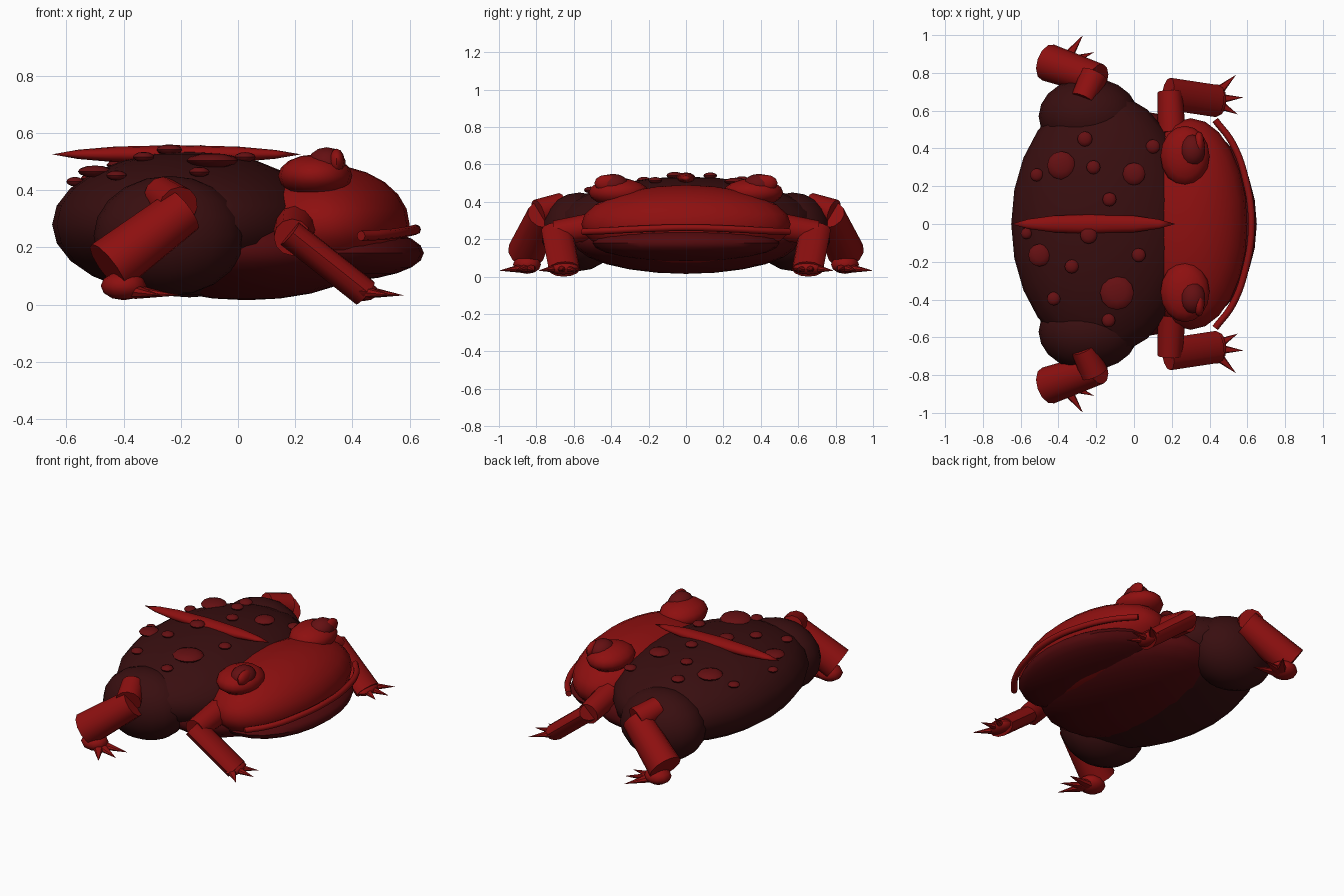
import bpy
import math
from mathutils import Vector

cube = bpy.data.objects.get("Cube")
if cube:
    bpy.data.objects.remove(cube, do_unlink=True)


def make_material(name, rgb):
    mat = bpy.data.materials.new(name)
    mat.use_nodes = True
    mat.diffuse_color = (*rgb, 1)
    mat.node_tree.nodes["Principled BSDF"].inputs["Base Color"].default_value = (*rgb, 1)
    return mat


red = make_material("bright red", (0.27, 0.005, 0.005))
dark = make_material("dark maroon", (0.04, 0.0045, 0.005))
under = make_material("belly red", (0.085, 0.003, 0.004))
wart_red = make_material("wart red", (0.13, 0.005, 0.006))


def finish(name, mat, angle=50):
    obj = bpy.context.object
    obj.name = name
    obj.data.materials.append(mat)
    bpy.ops.object.transform_apply(location=False, rotation=True, scale=True)
    bpy.ops.object.shade_smooth_by_angle(angle=math.radians(angle))
    return obj


def blob(name, mat, centre, radii, segments=20, rotation=(0, 0, 0)):
    bpy.ops.mesh.primitive_uv_sphere_add(segments=segments, ring_count=segments // 2,
                                         location=centre, rotation=rotation)
    bpy.context.object.scale = radii
    return finish(name, mat)


def limb(name, mat, start, end, r1, r2, flatten=1, sides=12):
    """Tapered cylinder between two points."""
    a, b = Vector(start), Vector(end)
    bpy.ops.mesh.primitive_cone_add(vertices=sides, radius1=r1, radius2=r2,
                                    depth=(b - a).length, location=(a + b) / 2)
    obj = bpy.context.object
    obj.scale = (1, flatten, 1)
    obj.rotation_euler = (b - a).to_track_quat('Z', 'Y').to_euler()
    return finish(name, mat, 40)


# Body masses
BODY, BODY_R = (-0.17, 0, 0.28), (0.48, 0.70, 0.255)
blob("body", dark, BODY, BODY_R, 24)
blob("belly", under, (0.03, 0, 0.19), (0.45, 0.60, 0.175), 24)
blob("head", red, (0.30, 0, 0.28), (0.30, 0.56, 0.21), 24)
blob("lower_jaw", under, (0.33, 0, 0.18), (0.32, 0.50, 0.10), 24)

# Mouth line wrapped around the snout
curve = bpy.data.curves.new("mouth_line", 'CURVE')
curve.dimensions = '3D'
curve.bevel_depth = 0.018
curve.bevel_resolution = 2
curve.use_fill_caps = True
half = [(0.43, 0.55, 0.24), (0.52, 0.43, 0.245), (0.59, 0.24, 0.255)]
path = half + [(0.622, 0, 0.262)] + [(x, -y, z) for x, y, z in reversed(half)]
spline = curve.splines.new('BEZIER')
spline.bezier_points.add(len(path) - 1)
for point, co in zip(spline.bezier_points, path):
    point.co = co
    point.handle_left_type = point.handle_right_type = 'AUTO'
spline.resolution_u = 5
mouth = bpy.data.objects.new("mouth_line", curve)
mouth.data.materials.append(red)
bpy.context.collection.objects.link(mouth)

# Back ridge: a pointed spindle turned around the x axis
profile = [(-0.65, 0.0), (-0.56, 0.026), (-0.43, 0.044), (-0.22, 0.052),
           (0.0, 0.044), (0.13, 0.025), (0.22, 0.0)]
sides = 12
verts, faces = [], []
for x, r in profile:
    for i in range(sides):
        t = 2 * math.pi * i / sides
        verts.append((x, r * math.cos(t), 0.525 + 0.62 * r * math.sin(t)))
for ring in range(len(profile) - 1):
    for i in range(sides):
        j = (i + 1) % sides
        a, b = ring * sides, (ring + 1) * sides
        faces.append((a + i, a + j, b + j, b + i))
mesh = bpy.data.meshes.new("back_ridge")
mesh.from_pydata(verts, [], faces)
ridge = bpy.data.objects.new("back_ridge", mesh)
bpy.context.collection.objects.link(ridge)
bpy.ops.object.select_all(action='DESELECT')
ridge.select_set(True)
bpy.context.view_layer.objects.active = ridge
bpy.ops.object.mode_set(mode='EDIT')
bpy.ops.mesh.select_all(action='SELECT')
bpy.ops.mesh.remove_doubles(threshold=0.001)
bpy.ops.mesh.normals_make_consistent(inside=False)
bpy.ops.object.mode_set(mode='OBJECT')
finish("back_ridge", red)

# Warts resting on the back: x, y, radius
warts = [(0.1, 0.41, 0.038), (-0.26, 0.45, 0.04), (-0.385, 0.31, 0.075),
         (-0.215, 0.30, 0.037), (0, 0.265, 0.06), (-0.515, 0.26, 0.035),
         (-0.13, 0.13, 0.037), (-0.57, -0.05, 0.03), (-0.24, -0.06, 0.045),
         (-0.5, -0.165, 0.06), (0.025, -0.165, 0.037), (-0.33, -0.225, 0.037),
         (-0.09, -0.365, 0.09), (-0.425, -0.395, 0.036), (-0.135, -0.51, 0.036)]
for n, (x, y, r) in enumerate(warts, 1):
    rise = 1 - ((x - BODY[0]) / BODY_R[0]) ** 2 - (y / BODY_R[1]) ** 2
    z = BODY[2] + BODY_R[2] * math.sqrt(rise) + 0.01
    blob(f"wart_{n}", wart_red, (x, y, z), (r, r, 0.012 + r * 0.15), 12)

# Paired parts
for side, s in (("left", 1), ("right", -1)):
    def at(x, y, z):
        return (x, s * y, z)

    # Eyes
    blob(f"{side}_eye_bulge", red, at(0.27, 0.36, 0.45), (0.13, 0.16, 0.075), 16)
    blob(f"{side}_eye", wart_red, at(0.31, 0.39, 0.49), (0.07, 0.085, 0.06), 14)
    blob(f"{side}_pupil", red, at(0.345, 0.425, 0.50), (0.028, 0.065, 0.045), 12)

    # Hind leg
    blob(f"{side}_thigh", dark, at(-0.24, 0.57, 0.24), (0.265, 0.205, 0.21))
    limb(f"{side}_knee", red, at(-0.27, 0.66, 0.385), at(-0.21, 0.79, 0.34), 0.065, 0.075)
    limb(f"{side}_shank", red, at(-0.19, 0.765, 0.33), at(-0.455, 0.855, 0.13), 0.085, 0.1)
    blob(f"{side}_hind_foot", red, at(-0.40, 0.85, 0.065), (0.08, 0.075, 0.05), 12)

    # Front leg
    limb(f"{side}_upper_arm", red, at(0.20, 0.48, 0.27), at(0.19, 0.70, 0.235), 0.075, 0.065)
    limb(f"{side}_forearm", red, at(0.18, 0.69, 0.25), at(0.445, 0.65, 0.04),
         0.085, 0.085, 0.6)
    blob(f"{side}_front_foot", red, at(0.44, 0.655, 0.045), (0.05, 0.085, 0.033), 12)

    # Claws
    hind_tips = [(-0.27, 1.0), (-0.21, 0.91), (-0.2, 0.81)]
    front_tips = [(0.54, 0.79), (0.58, 0.67), (0.55, 0.58)]
    for part, base, tips in (("hind", (-0.36, 0.84), hind_tips),
                             ("front", (0.43, 0.66), front_tips)):
        for n, (x, y) in enumerate(tips, 1):
            start_y = base[1] + (y - base[1]) * 0.2
            limb(f"{side}_{part}_claw_{n}", red, at(base[0], start_y, 0.045),
                 at(x, y, 0.032), 0.032, 0.0, 0.8, 8)
